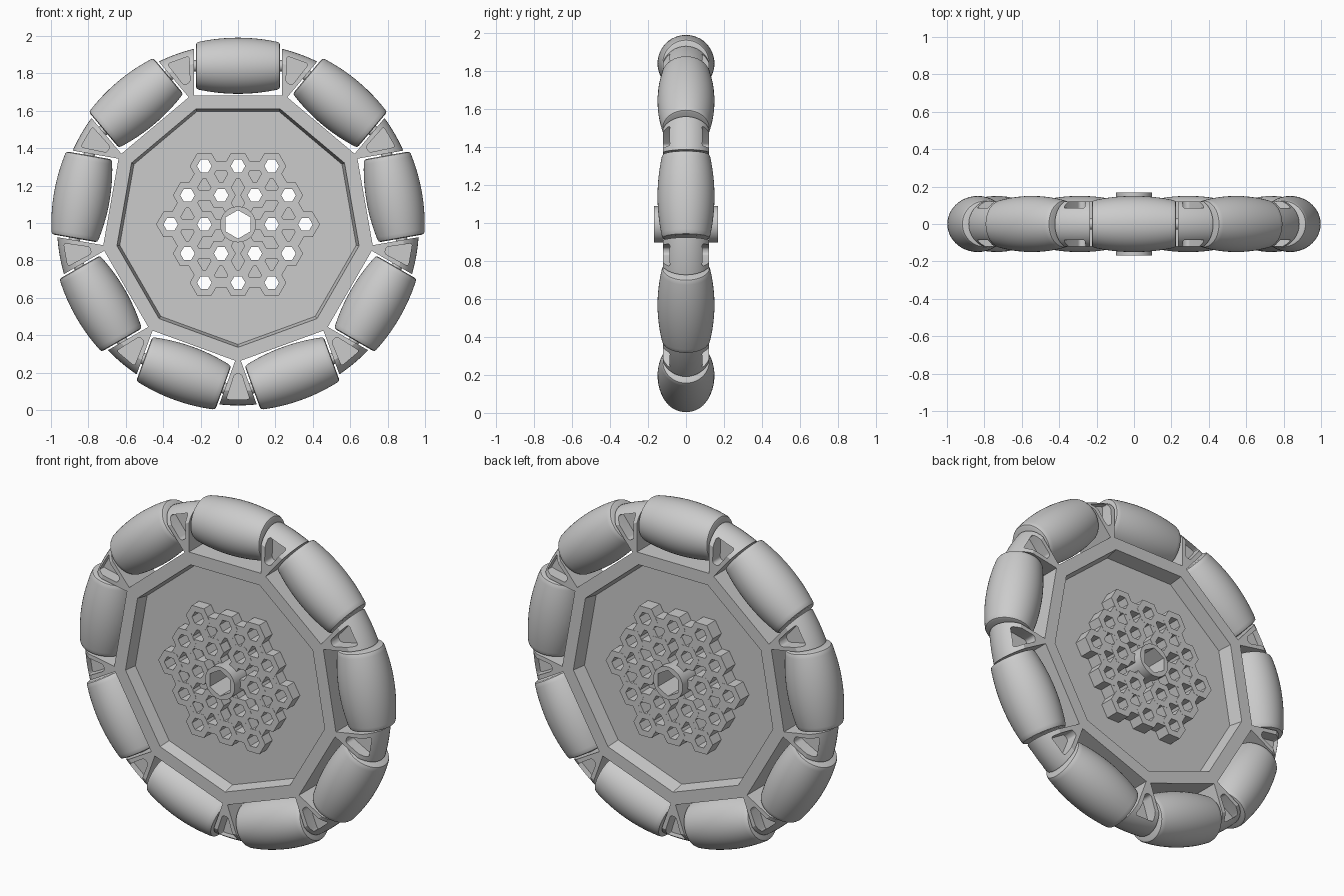
import bpy, bmesh
from math import sin, cos, pi, radians, sqrt, hypot
from mathutils import Vector

if "Cube" in bpy.data.objects:
    bpy.data.objects.remove(bpy.data.objects["Cube"])

CZ = 0.993            # wheel centre height, axle runs along y
N = 9                 # rollers
R = 0.998             # outer rolling radius
AX = 0.848            # radius of the roller axles
ROLLERS = [radians(90 + 40 * i) for i in range(N)]
SPOKES = [radians(70 + 40 * i) for i in range(N)]


def finish(bm, name, angle=30):
    bmesh.ops.recalc_face_normals(bm, faces=bm.faces)
    me = bpy.data.meshes.new(name)
    bm.to_mesh(me)
    bm.free()
    ob = bpy.data.objects.new(name, me)
    bpy.context.collection.objects.link(ob)
    if angle:
        smooth(ob, angle)
    return ob


def smooth(ob, angle):
    bpy.ops.object.select_all(action='DESELECT')
    bpy.context.view_layer.objects.active = ob
    ob.select_set(True)
    bpy.ops.object.shade_smooth_by_angle(angle=radians(angle))


def place(a, t, r):
    """tangential t, radial r at wheel angle a -> x, z"""
    return (r * cos(a) - t * sin(a), CZ + r * sin(a) + t * cos(a))


def ngon(n, r, a0=0.0, cx=0.0, cz=CZ):
    return [(cx + r * cos(a0 + 2 * pi * i / n), cz + r * sin(a0 + 2 * pi * i / n)) for i in range(n)]


def bridge(bm, a, b):
    for i in range(len(a)):
        j = (i + 1) % len(a)
        bm.faces.new((a[i], a[j], b[j], b[i]))


def prism(bm, pts, y0, y1, pts1=None):
    a = [bm.verts.new((x, y0, z)) for x, z in pts]
    b = [bm.verts.new((x, y1, z)) for x, z in (pts1 or pts)]
    bridge(bm, a, b)
    bm.faces.new(a)
    bm.faces.new(b)


def tube(bm, outer, inner, y0, y1):
    o0, o1, i0, i1 = [[bm.verts.new((x, y, z)) for x, z in p]
                      for p, y in ((outer, y0), (outer, y1), (inner, y0), (inner, y1))]
    bridge(bm, o0, o1)
    bridge(bm, i0, i1)
    bridge(bm, o0, i0)
    bridge(bm, o1, i1)


def rounded(pts, d=0.015, n=4):
    out = []
    for i, p in enumerate(pts):
        p = Vector(p)
        a = p + (Vector(pts[i - 1]) - p).normalized() * d
        b = p + (Vector(pts[(i + 1) % len(pts)]) - p).normalized() * d
        for k in range(n + 1):
            u = k / n
            out.append(tuple(a * (1 - u) ** 2 + p * 2 * u * (1 - u) + b * u * u))
    return out


def lathe(bm, rings, seg, point):
    """rings of (radius, offset); point(angle, radius, offset) -> xyz"""
    loops = [[bm.verts.new(point(2 * pi * i / seg, r, o)) for i in range(seg)] for r, o in rings]
    for a, b in zip(loops, loops[1:]):
        bridge(bm, a, b)
    bm.faces.new(loops[0])
    bm.faces.new(loops[-1])


def cut(ob, cutter):
    """subtract the cutter, taking the first solver that leaves a solid"""
    m = ob.modifiers.new("cut", 'BOOLEAN')
    m.operation, m.object = 'DIFFERENCE', cutter
    for solver in ('EXACT', 'MANIFOLD', 'FLOAT'):
        m.solver = solver
        bpy.context.view_layer.update()
        dg = bpy.context.evaluated_depsgraph_get()
        me = bpy.data.meshes.new_from_object(ob.evaluated_get(dg))
        if len(me.polygons) > 100:
            break
    ob.modifiers.clear()
    if len(me.polygons) > 100:
        ob.data = me
    bpy.data.objects.remove(cutter)


# hexagonal grid of bosses around the hub
S = 0.18
centres = []
for i in range(-2, 3):
    for j in range(-2, 3):
        ring = max(abs(i), abs(j), abs(i + j))
        if 1 <= ring <= 2:
            centres.append((S * (i + j / 2), S * j * sqrt(3) / 2, ring))

# wheel body: turned disc with a rounded rim
bm = bmesh.new()
MINOR = 0.132
half = [(AX - 0.012 + MINOR * cos(1.14 * k / 7), MINOR * sin(1.14 * k / 7)) for k in range(8)]
rings = [(r, -y) for r, y in reversed(half)] + half[1:]
lathe(bm, rings, 144, lambda a, r, y: (r * cos(a), y, CZ + r * sin(a)))
body = finish(bm, "wheel_body", 0)

# cutters: roller bays
bm = bmesh.new()
for a in ROLLERS:
    prism(bm, [place(a, t, r) for t, r in ((-.235, .69), (.235, .69), (.235, 1.1), (-.235, 1.1))], -.3, .3)
cut(body, finish(bm, "bay_cutter", 0))

# cutters: spoke pockets
bm = bmesh.new()
for a in SPOKES:
    pts = rounded([place(a, t, r) for t, r in ((-.062, .935), (.062, .935), (.018, .80), (-.018, .80))])
    for s in (-1, 1):
        prism(bm, pts, s * .05, s * .3)
cut(body, finish(bm, "pocket_cutter", 0))

# cutters: tapered nonagon recesses, front and back
bm = bmesh.new()
for y0, y1 in ((-.05, -.2), (.04, .2)):
    prism(bm, ngon(N, .642, SPOKES[0]), y0, y1, ngon(N, .675, SPOKES[0]))
cut(body, finish(bm, "recess_cutter", 0))

# cutters: holes through the web
bm = bmesh.new()
for x, z, _ in centres:
    prism(bm, ngon(6, .05, 0, x, CZ + z), -.2, .2)
prism(bm, ngon(24, .085), -.2, .2)
cut(body, finish(bm, "hole_cutter", 0))
smooth(body, 25)

# honeycomb: hexagonal bosses joined by ribs
bm = bmesh.new()
Y0, Y1 = -.115, .12
for x, z, _ in centres:
    tube(bm, ngon(6, .078, 0, x, CZ + z), ngon(6, .039, 0, x, CZ + z), Y0, Y1)


def rib(p, q, trim_p, trim_q, w=.027):
    p, q = Vector(p), Vector(q)
    d = (q - p).normalized()
    n = Vector((-d.y, d.x)) * w
    p, q = p + d * trim_p, q - d * trim_q
    prism(bm, [(v.x, CZ + v.y) for v in (p + n, q + n, q - n, p - n)], Y0 + .001, Y1 - .001)


for k, (x, z, ring) in enumerate(centres):
    if ring == 1:
        rib((0, 0), (x, z), .088, .058)
    for x2, z2, ring2 in centres[k + 1:]:
        if hypot(x - x2, z - z2) < S * 1.1 and ring + ring2 > 2:
            rib((x, z), (x2, z2), .058, .058)
finish(bm, "honeycomb_hub", 30)

# centre hub with hexagonal bore
bm = bmesh.new()
bore = []
for i in range(48):
    t = 2 * pi * i / 48
    r = .066 / cos((t % (pi / 3)) - pi / 6)
    bore.append((r * cos(t + pi / 6), CZ + r * sin(t + pi / 6)))
tube(bm, ngon(48, .096, pi / 6), bore, -.168, .168)
finish(bm, "axle_hub", 30)

# barrel rollers and their pins
L = 0.225
ts = [L * k / 8 for k in range(8)] + [L - .014]
side = [(sqrt(R * R - t * t) - AX, t) for t in ts]
end = side[-1][0]
side += [(end - .005, L - .004), (end - .016, L)]
profile = [(r, -t) for r, t in reversed(side)] + side[1:]
for i, a in enumerate(ROLLERS):
    def point(u, r, t, a=a):
        x, z = place(a, t, AX + r * cos(u))
        return (x, r * sin(u), z)
    bm = bmesh.new()
    lathe(bm, profile, 48, point)
    finish(bm, f"roller_{i + 1}", 40)
    bm = bmesh.new()
    lathe(bm, [(.03, -.245), (.03, .245)], 16, point)
    finish(bm, f"roller_pin_{i + 1}", 40)
